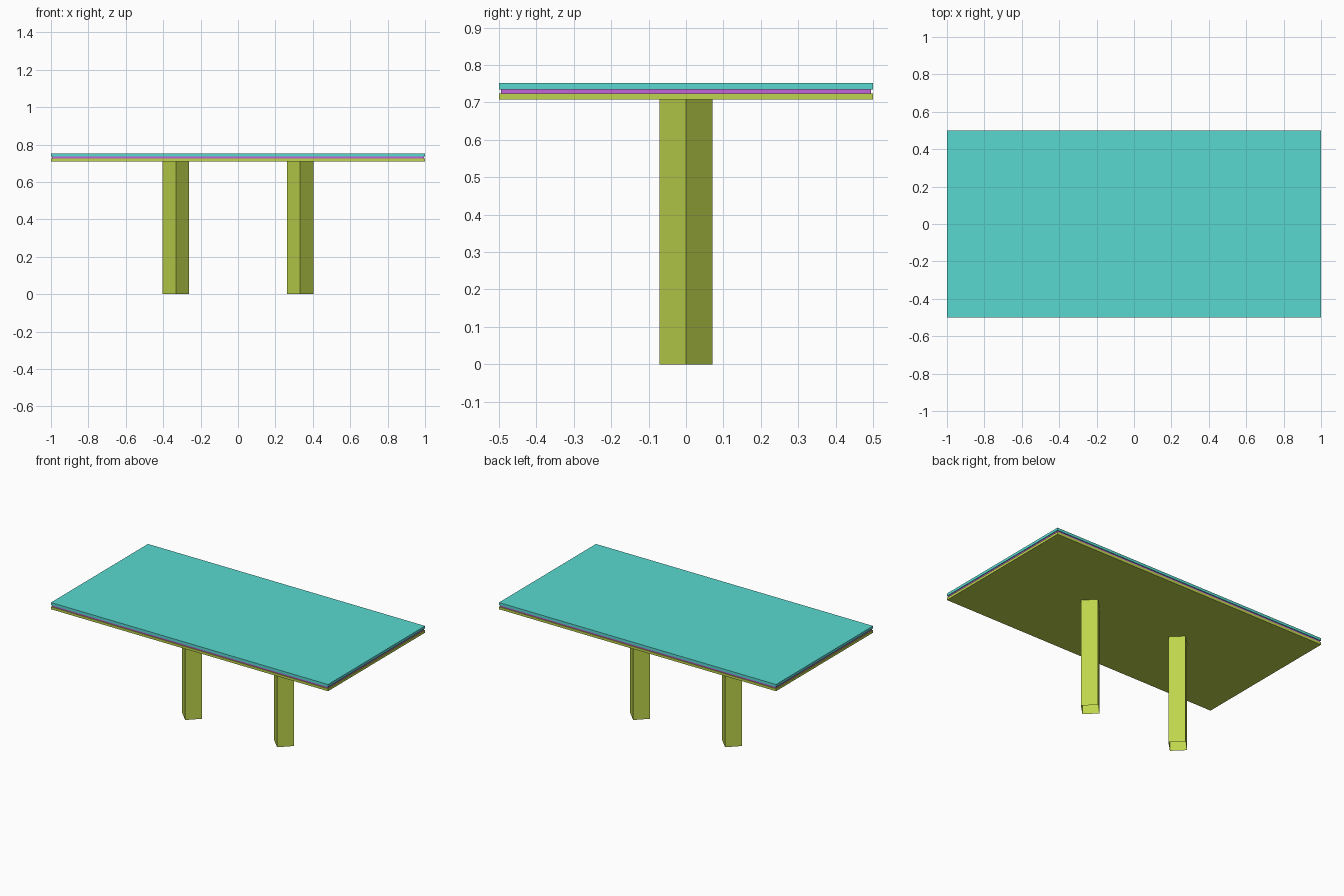
import bpy
import bmesh
from math import pi

cube = bpy.data.objects.get("Cube")
if cube:
    bpy.data.objects.remove(cube, do_unlink=True)


def linear(c):
    c /= 255
    return c / 12.92 if c <= 0.04045 else ((c + 0.055) / 1.055) ** 2.4


def material(name, *rgb):
    colour = (*[linear(c) for c in rgb], 1)
    mat = bpy.data.materials.new(name)
    mat.use_nodes = True
    mat.diffuse_color = colour
    bsdf = next(n for n in mat.node_tree.nodes if n.type == 'BSDF_PRINCIPLED')
    bsdf.inputs["Base Color"].default_value = colour
    return mat


def add_part(name, bm, location, mat):
    mesh = bpy.data.meshes.new(name)
    bm.to_mesh(mesh)
    bm.free()
    mesh.materials.append(mat)
    obj = bpy.data.objects.new(name, mesh)
    obj.location = location
    bpy.context.collection.objects.link(obj)


def slab(name, width, depth, bottom, top, mat):
    bm = bmesh.new()
    bmesh.ops.create_cube(bm, size=1)
    bmesh.ops.scale(bm, vec=(width, depth, top - bottom), verts=bm.verts)
    add_part(name, bm, (0, 0, (bottom + top) / 2), mat)


def leg(name, x, height, radius, mat):
    # Open square tube, turned so that one corner points to the front
    bm = bmesh.new()
    bmesh.ops.create_cone(bm, cap_ends=False, segments=4,
                          radius1=radius, radius2=radius, depth=height)
    add_part(name, bm, (x, 0, height / 2), mat)


teal = material("teal", 88, 217, 208)
purple = material("purple", 195, 100, 215)
olive = material("olive_green", 190, 213, 76)

# Layered table top with a slightly recessed middle layer
slab("table_top", 2, 1, 0.735, 0.752, teal)
slab("middle_layer", 1.99, 0.99, 0.724, 0.735, purple)
slab("base_layer", 2, 1, 0.708, 0.724, olive)

# Two legs on the centre line
for side, x in (("left", 0.332), ("right", -0.332)):
    leg(side + "_leg", x, 0.708, 0.071, olive)
